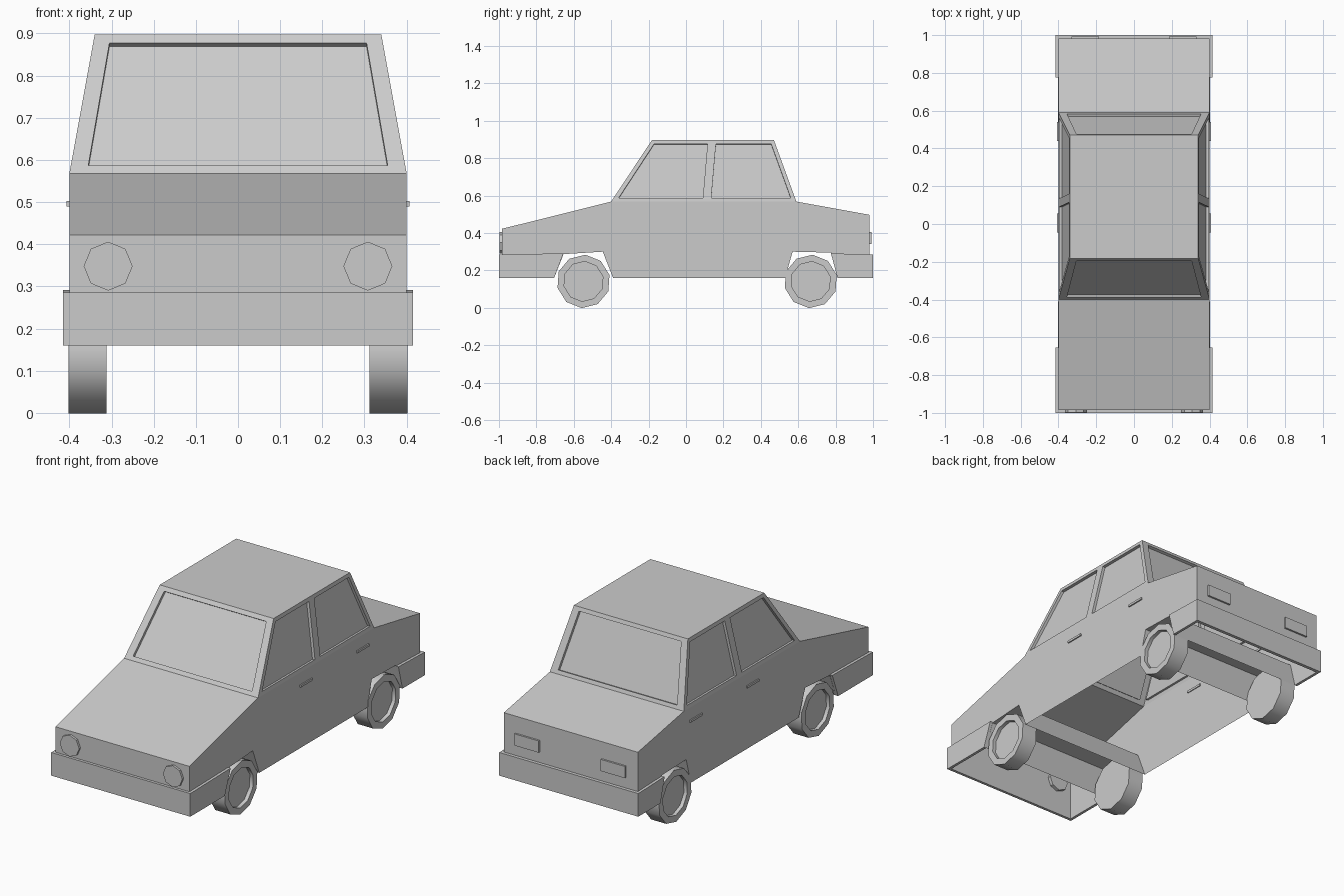
import bpy, bmesh, math
from mathutils import Vector, Matrix

if "Cube" in bpy.data.objects:
    bpy.data.objects.remove(bpy.data.objects["Cube"])

grey = bpy.data.materials.new("plain grey")
grey.diffuse_color = (0.6, 0.6, 0.6, 1)
grey.use_nodes = True
grey.node_tree.nodes["Principled BSDF"].inputs["Base Color"].default_value = grey.diffuse_color


def finish(bm, name):
    bmesh.ops.recalc_face_normals(bm, faces=bm.faces)
    mesh = bpy.data.meshes.new(name)
    bm.to_mesh(mesh)
    bm.free()
    mesh.materials.append(grey)
    ob = bpy.data.objects.new(name, mesh)
    bpy.context.collection.objects.link(ob)
    return ob


def prism(bm, points, offset):
    """Extrude a planar outline by an offset vector into a closed solid."""
    face = bm.faces.new([bm.verts.new(p) for p in points])
    new = bmesh.ops.extrude_face_region(bm, geom=[face], use_keep_orig=True)["geom"]
    for v in new:
        if isinstance(v, bmesh.types.BMVert):
            v.co += Vector(offset)


def box(name, lo, hi):
    bm = bmesh.new()
    x, y, z = lo
    X, Y, Z = hi
    prism(bm, [(x, y, z), (X, y, z), (X, Y, z), (x, Y, z)], (0, 0, Z - z))
    return finish(bm, name)


# Body: lower hull profile, with the wheel arches running right across
W, ROOF_W, FLOOR, BELT, TOP = 0.4, 0.34, 0.16, 0.568, 0.897
hull = [(-0.985, FLOOR), (-0.705, FLOOR), (-0.655, 0.287), (-0.445, 0.30), (-0.39, FLOOR),
        (0.53, FLOOR), (0.57, 0.30), (0.775, 0.295), (0.81, FLOOR), (0.982, FLOOR),
        (0.982, 0.497), (0.59, BELT), (-0.40, BELT), (-0.985, 0.422)]
bm = bmesh.new()
prism(bm, [(-W, y, z) for y, z in hull], (2 * W, 0, 0))

# Cabin: tapered block raised from the belt face
belt = next(f for f in bm.faces if all(abs(v.co.z - BELT) < 1e-4 for v in f.verts))
roof = bmesh.ops.extrude_face_region(bm, geom=[belt])["geom"]
for v in roof:
    if isinstance(v, bmesh.types.BMVert):
        v.co = (math.copysign(ROOF_W, v.co.x), -0.182 if v.co.y < 0 else 0.47, TOP)
if belt.is_valid:
    bmesh.ops.delete(bm, geom=[belt], context='FACES_ONLY')
body = finish(bm, "body")

# Windows: shallow recesses cut into the sloping cabin sides
Z0, Z1, DEPTH = 0.587, 0.877, 0.015


def side_x(z):
    return W + (ROOF_W - W) * (z - BELT) / (TOP - BELT)


def end_y(z, low, high):
    return low + (high - low) * (z - BELT) / (TOP - BELT)


panes = []
for low, high, b, t in ((-0.40, -0.182, 0.355, 0.305), (0.59, 0.47, 0.355, 0.305)):
    y0, y1 = end_y(Z0, low, high), end_y(Z1, low, high)
    panes.append([(-b, y0, Z0), (b, y0, Z0), (t, y1, Z1), (-t, y1, Z1)])
for s in (-1, 1):
    for a, b, c, d in ((-0.36, 0.09, 0.115, -0.17), (0.135, 0.56, 0.455, 0.16)):
        x0, x1 = s * side_x(Z0), s * side_x(Z1)
        panes.append([(x0, a, Z0), (x0, b, Z0), (x1, c, Z1), (x1, d, Z1)])
bm = bmesh.new()
for pane in panes:
    p = [Vector(q) for q in pane]
    n = (p[1] - p[0]).cross(p[3] - p[0]).normalized() * DEPTH
    prism(bm, [q - n for q in p], 2 * n)
cutter = finish(bm, "window_cutter")
cutter.hide_render = True
cut = body.modifiers.new("windows", 'BOOLEAN')
cut.operation = 'DIFFERENCE'
cut.solver = 'EXACT'
cut.object = cutter
bpy.context.view_layer.objects.active = body
bpy.ops.object.modifier_apply(modifier="windows")
bpy.data.objects.remove(cutter)

# Open underside
bm = bmesh.new()
bm.from_mesh(body.data)
floor = [f for f in bm.faces if all(abs(v.co.z - FLOOR) < 1e-3 for v in f.verts)]
bmesh.ops.delete(bm, geom=floor, context='FACES')
bm.to_mesh(body.data)
bm.free()

# Bumpers: a bar across each end with wrapped sides cut to the arch slope
B = 0.415
for name, s, inner, end, low, high in (("front_bumper", -1, 0.985, 1.0, 0.705, 0.655),
                                       ("rear_bumper", 1, 0.982, 1.0, 0.81, 0.775)):
    bm = bmesh.new()
    prism(bm, [(-B, s * inner, FLOOR), (B, s * inner, FLOOR), (B, s * inner, 0.285),
               (-B, s * inner, 0.285)], (0, s * (end - inner), 0))
    for side in (-1, 1):
        prism(bm, [(side * W, s * low, FLOOR), (side * W, s * inner, FLOOR),
                   (side * W, s * inner, 0.285), (side * W, s * high, 0.291)],
              (side * (B - W), 0, 0))
    finish(bm, name)

# Wheels: ten-sided, with a recessed hub on the outer face
for label, y in (("front", -0.548), ("rear", 0.667)):
    for side, s in (("left", -1), ("right", 1)):
        bm = bmesh.new()
        bmesh.ops.create_cone(bm, cap_ends=True, segments=10, radius1=0.143, radius2=0.143,
                              depth=0.09, matrix=Matrix.Rotation(math.radians(90), 4, 'Y') @
                              Matrix.Rotation(math.radians(14), 4, 'Z'))
        outer = next(f for f in bm.faces if f.calc_center_median().x * s > 0.04)
        bmesh.ops.inset_region(bm, faces=[outer], thickness=0.036)
        hub = bmesh.ops.extrude_face_region(bm, geom=[outer])["geom"]
        for v in hub:
            if isinstance(v, bmesh.types.BMVert):
                v.co.x -= s * 0.02
        if outer.is_valid:
            bmesh.ops.delete(bm, geom=[outer], context='FACES_ONLY')
        bmesh.ops.translate(bm, verts=bm.verts, vec=(s * 0.357, y, 0.141))
        wheel = finish(bm, f"{label}_{side}_wheel")
        bpy.ops.object.select_all(action='DESELECT')
        wheel.select_set(True)
        bpy.context.view_layer.objects.active = wheel
        bpy.ops.object.shade_smooth_by_angle(angle=math.radians(40))

# Lights and door handles on both sides
for side, s in (("left", -1), ("right", 1)):
    bm = bmesh.new()
    bmesh.ops.create_cone(bm, cap_ends=True, segments=8, radius1=0.058, radius2=0.058,
                          depth=0.03, matrix=Matrix.Translation((s * 0.308, -0.982, 0.348)) @
                          Matrix.Rotation(math.radians(90), 4, 'X'))
    finish(bm, f"{side}_headlight")
    x = sorted((s * 0.185, s * 0.33))
    box(f"{side}_tail_light", (x[0], 0.97, 0.342), (x[1], 0.992, 0.405))
    for door, y in (("front", 0.005), ("rear", 0.49)):
        x = sorted((s * 0.395, s * 0.407))
        box(f"{side}_{door}_door_handle", (x[0], y - 0.05, 0.49), (x[1], y + 0.05, 0.502))
